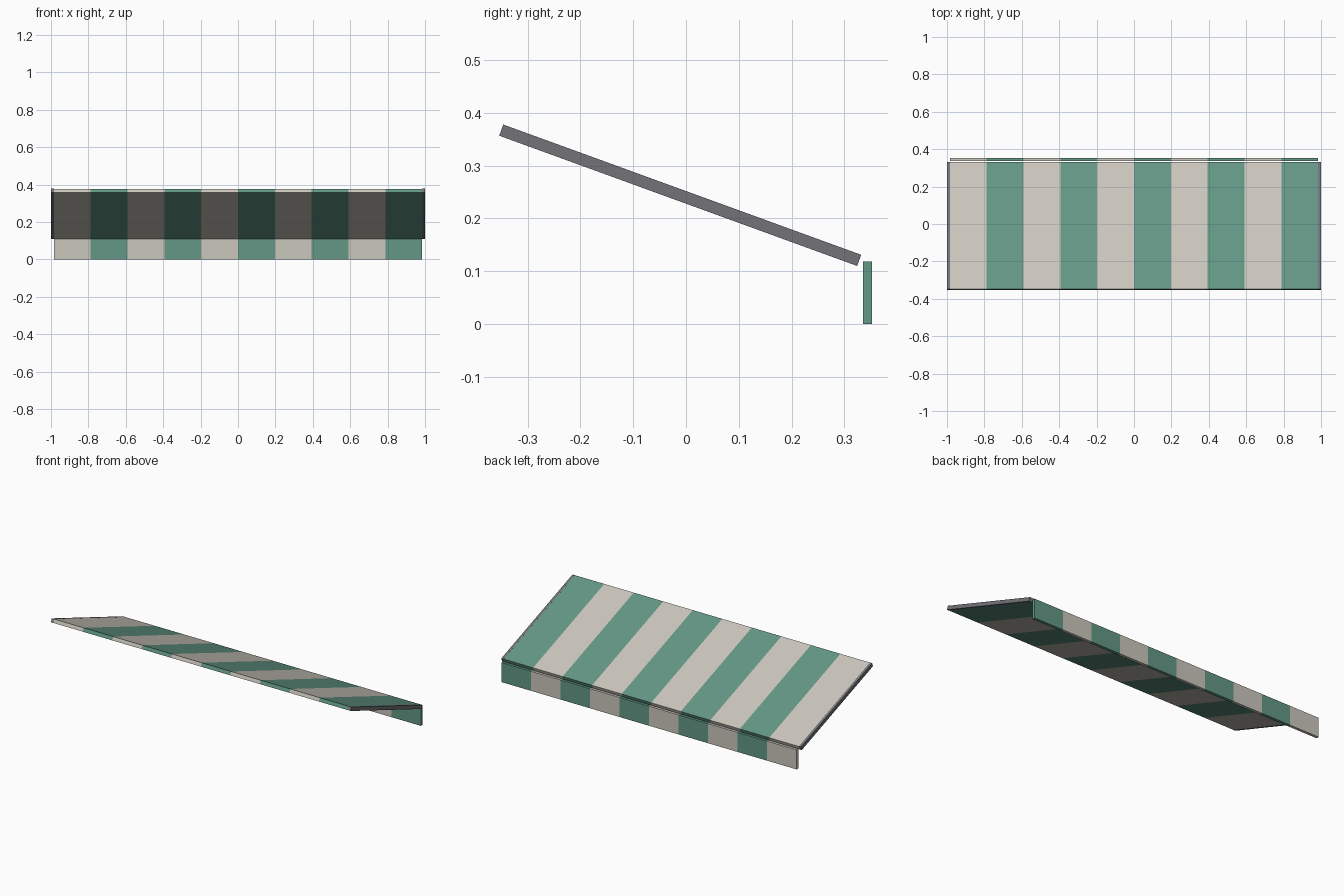
import bpy, bmesh, math
from mathutils import Matrix, Vector

cube = bpy.data.objects.get("Cube")
if cube:
    bpy.data.objects.remove(cube, do_unlink=True)


def material(name, color):
    m = bpy.data.materials.new(name)
    m.use_nodes = True
    m.diffuse_color = (*color, 1)
    m.node_tree.nodes["Principled BSDF"].inputs["Base Color"].default_value = (*color, 1)
    return m


CREAM = material("cream_canvas", (0.60, 0.57, 0.51))
GREEN = material("green_canvas", (0.125, 0.31, 0.235))
GREY = material("grey_metal", (0.17, 0.17, 0.19))

STRIPES = 10
HALF = 0.985                 # half width of the canvas
PITCH = 2 * HALF / STRIPES
SLOPE = Matrix.Rotation(math.radians(-20), 4, 'X')


def box(name, size, center, mats, rotation=Matrix(), striped=False):
    bm = bmesh.new()
    bmesh.ops.create_cube(bm, size=1, matrix=Matrix.Diagonal((*size, 1)))
    if striped:
        # cut the cloth at each stripe edge, then colour alternate bands
        for i in range(1, STRIPES):
            bmesh.ops.bisect_plane(bm, geom=bm.verts[:] + bm.edges[:] + bm.faces[:],
                                   plane_co=(-HALF + i * PITCH, 0, 0), plane_no=(1, 0, 0))
        for f in bm.faces:
            x = f.calc_center_median().x
            band = min(STRIPES - 1, int((x + HALF) / PITCH))
            f.material_index = band % 2
    bm.transform(Matrix.Translation(Vector(center)) @ rotation)
    mesh = bpy.data.meshes.new(name)
    bm.to_mesh(mesh)
    bm.free()
    for m in mats:
        mesh.materials.append(m)
    ob = bpy.data.objects.new(name, mesh)
    bpy.context.collection.objects.link(ob)
    return ob


# Sloping striped roof
MID = (-0.011, 0.244)
box("awning_canopy", (2 * HALF, 0.722, 0.022), (0, *MID), [CREAM, GREEN], SLOPE, True)

# Metal rails along both sides
for side, label in ((1, "left"), (-1, "right")):
    box(label + "_side_rail", (1 - HALF, 0.722, 0.0225),
        (side * (1 + HALF) / 2, *MID), [GREY], SLOPE)

# Hanging striped valance
box("valance", (2 * HALF, 0.017, 0.118), (0, 0.344, 0.059), [CREAM, GREEN], striped=True)
